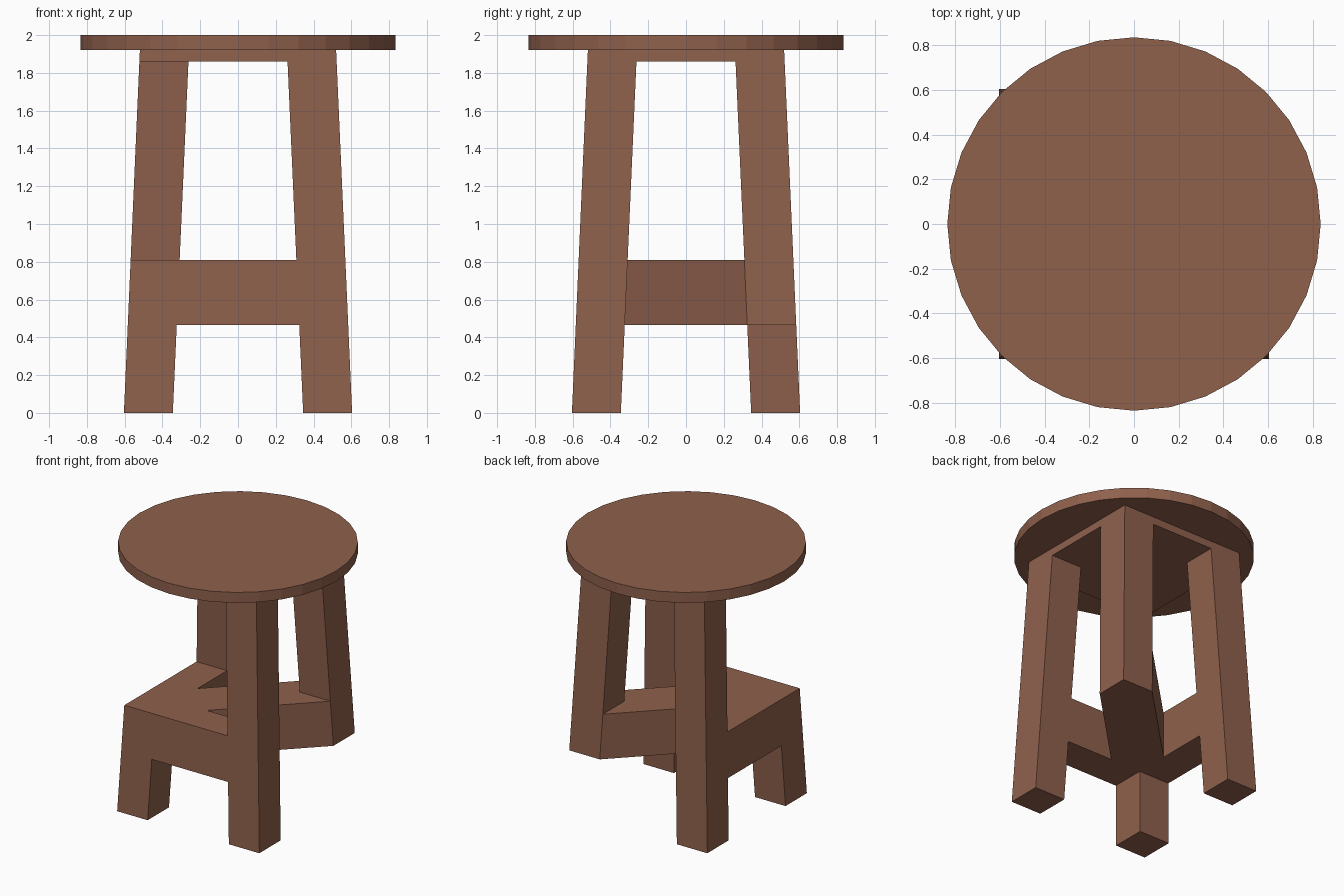
import bpy, bmesh, math

if "Cube" in bpy.data.objects:
    bpy.data.objects.remove(bpy.data.objects["Cube"])

wood = bpy.data.materials.new("brown wood")
wood.diffuse_color = (0.275, 0.119, 0.073, 1)
wood.use_nodes = True
wood.node_tree.nodes["Principled BSDF"].inputs["Base Color"].default_value = wood.diffuse_color


# All parts follow the same splay: outer and inner leg faces at height z
def outer(z):
    return 0.604 - 0.044 * z


def inner(z):
    return 0.345 - 0.0445 * z


def prism(name, outline, z0, z1):
    """Join the outline at z0 to the outline at z1; outline(o, i) gives xy points."""
    bm = bmesh.new()
    rings = [[bm.verts.new((x, y, z)) for x, y in outline(outer(z), inner(z))]
             for z in (z0, z1)]
    n = len(rings[0])
    bm.faces.new(rings[0])
    bm.faces.new(rings[1])
    for k in range(n):
        j = (k + 1) % n
        bm.faces.new((rings[0][k], rings[0][j], rings[1][j], rings[1][k]))
    bmesh.ops.recalc_face_normals(bm, faces=bm.faces)
    mesh = bpy.data.meshes.new(name)
    bm.to_mesh(mesh)
    bm.free()
    mesh.materials.append(wood)
    obj = bpy.data.objects.new(name, mesh)
    bpy.context.collection.objects.link(obj)
    return obj


LOW, HIGH, SLAB, SEAT = 0.465, 0.81, 1.86, 1.92


def leg(name, sx, sy, z0, z1):
    prism(name, lambda o, i: [(sx * i, sy * i), (sx * o, sy * i),
                              (sx * o, sy * o), (sx * i, sy * o)], z0, z1)


# Legs: two full height, one only below the rails, one only above them
leg("front_right_leg", 1, -1, 0, SLAB)
leg("back_left_leg", -1, 1, 0, SLAB)
leg("front_left_short_leg", -1, -1, 0, HIGH)
leg("back_right_hanging_leg", 1, 1, LOW, SLAB)

# Rails along the front and left sides
prism("front_rail", lambda o, i: [(-i, -o), (i, -o), (i, -i), (-i, -i)], LOW, HIGH)
prism("left_rail", lambda o, i: [(-o, -i), (-i, -i), (-i, i), (-o, i)], LOW, HIGH)

# Diagonal brace from the front left corner to the back right leg
prism("diagonal_brace", lambda o, i: [(-i, -i), (o - 2 * i, -i), (o, i),
                                      (i, i), (i, o), (-i, o - 2 * i)], LOW, HIGH)

# Square slab under the seat
prism("under_seat_slab", lambda o, i: [(-o, -o), (o, -o), (o, o), (-o, o)], SLAB, SEAT)

# Round seat with 32 sides
prism("seat", lambda o, i: [(0.835 * math.cos(k * math.tau / 32),
                             0.835 * math.sin(k * math.tau / 32)) for k in range(32)],
      SEAT, 2.0)
